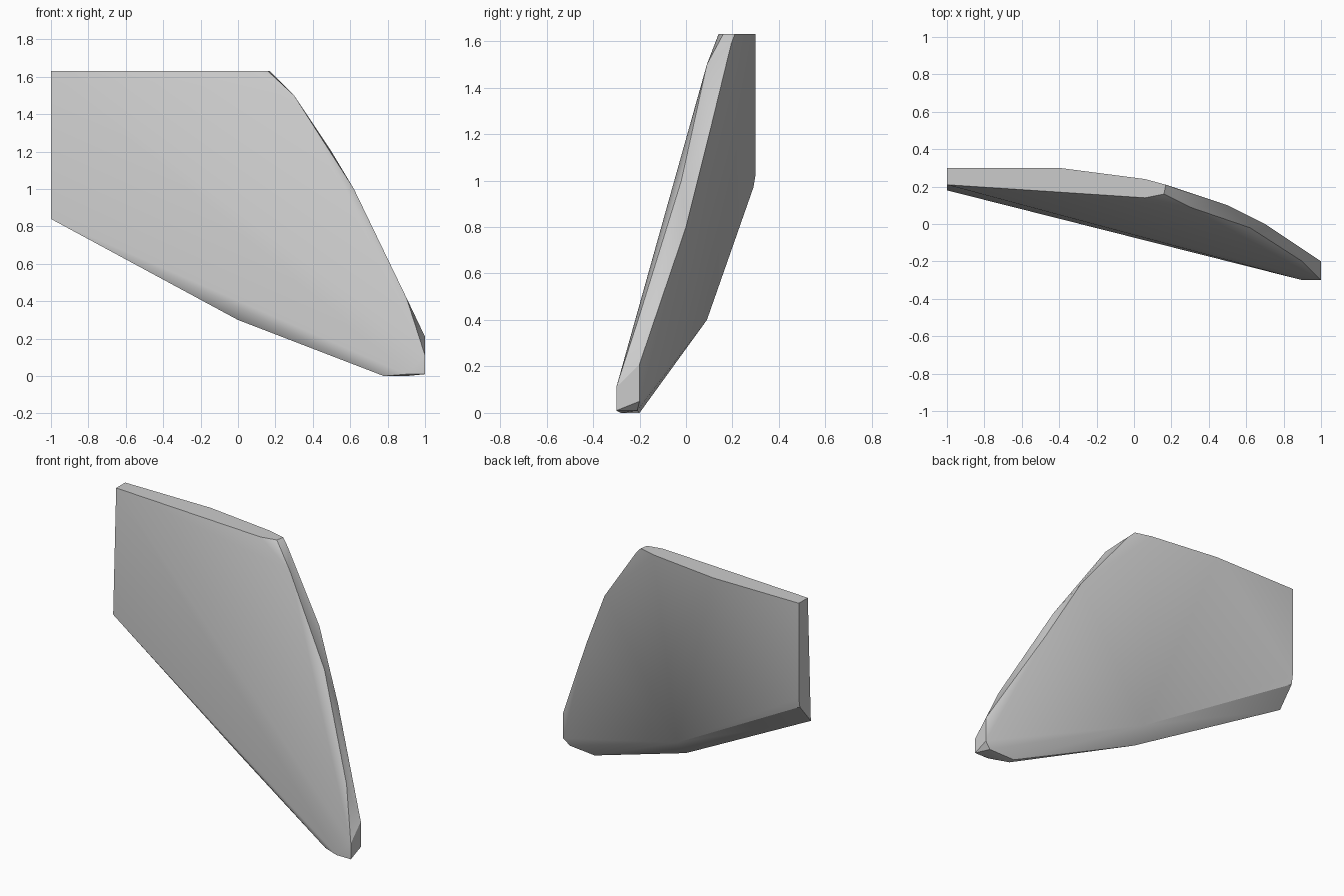
import bpy, bmesh, math

if "Cube" in bpy.data.objects:
    bpy.data.objects.remove(bpy.data.objects["Cube"])

# Outline of the front skin of the curved panel
front = [(-1, .21, 1.63), (.06, .14, 1.63), (.16, .16, 1.63), (.3, .09, 1.5),
         (.62, -.02, 1.0), (.9, -.2, .42), (1, -.3, .11), (1, -.3, .01),
         (.9, -.3, .01), (-1, .18, .84)]

# Outline of the back skin, bulging away from the front
back = [(-1, .3, 1.63), (-.4, .3, 1.63), (.06, .24, 1.63), (.17, .21, 1.63),
        (.21, .195, 1.59), (.5, .1, 1.2), (.7, 0, .8), (1, -.2, .21),
        (1, -.2, .05), (.96, -.21, .01), (.78, -.2, 0), (0, .09, .4),
        (-1, .29, .97), (-1, .3, 1.03)]

# Rounded lower rim between both skins
rim = [(0, 0, .3), (.78, -.24, 0), (.9, -.28, 0)]

# Panel skin wrapped around the outlines
bm = bmesh.new()
for p in front + back + rim:
    bm.verts.new(p)
hull = bmesh.ops.convex_hull(bm, input=bm.verts[:])
loose = {v for v in hull["geom_interior"] + hull["geom_unused"]
         if isinstance(v, bmesh.types.BMVert)}
bmesh.ops.delete(bm, geom=[v for v in loose if v.is_valid and not v.link_faces],
                 context='VERTS')
bmesh.ops.dissolve_limit(bm, angle_limit=math.radians(.5),
                         verts=bm.verts[:], edges=bm.edges[:])
bmesh.ops.recalc_face_normals(bm, faces=bm.faces[:])

mesh = bpy.data.meshes.new("curved_panel")
bm.to_mesh(mesh)
bm.free()
panel = bpy.data.objects.new("curved_panel", mesh)
bpy.context.collection.objects.link(panel)

# Soft skin, crisp rim
bpy.context.view_layer.objects.active = panel
panel.select_set(True)
bpy.ops.object.shade_smooth_by_angle(angle=math.radians(30))
